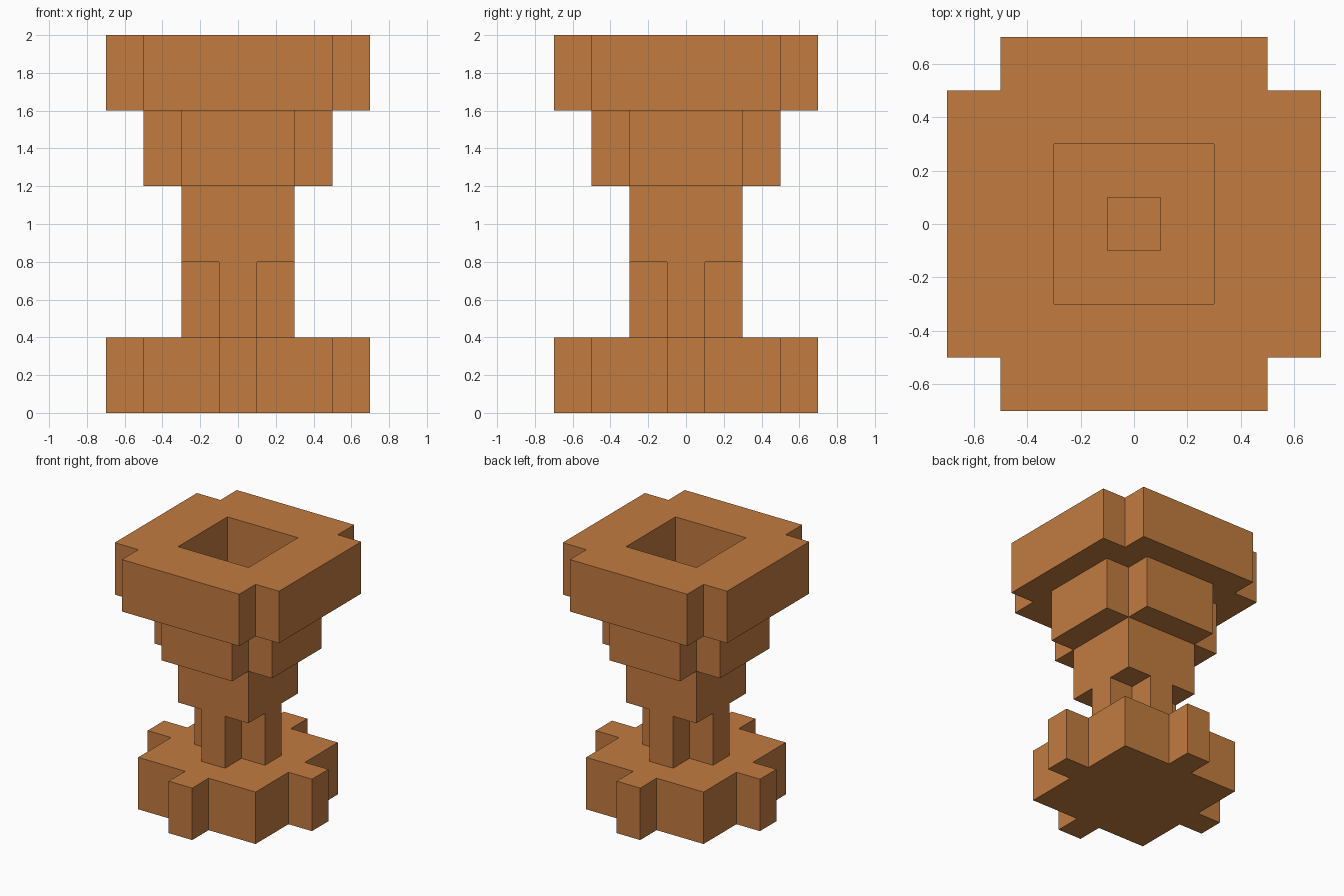
import bpy
import bmesh

cube = bpy.data.objects.get("Cube")
if cube:
    bpy.data.objects.remove(cube, do_unlink=True)

WOOD = (0.539, 0.198, 0.051, 1.0)
wood = bpy.data.materials.new("warm wood")
wood.use_nodes = True
wood.diffuse_color = WOOD
wood.node_tree.nodes["Principled BSDF"].inputs["Base Color"].default_value = WOOD

LAYER = 0.4


def around(quarter):
    """Repeat a quarter outline four times about the z axis."""
    points, turn = [], list(quarter)
    for _ in range(4):
        points += turn
        turn = [(-y, x) for x, y in turn]
    return points


def square(half):
    return around([(half, -half)])


def cross(reach, width):
    return around([(reach, -width), (reach, width), (width, width)])


def tabbed_square(half, reach, width):
    return around([(reach, -width), (reach, width), (half, width),
                   (half, half), (width, half)])


def prism(name, level, outline, hole=None):
    """Extrude an outline, with an optional hole, up by one layer."""
    bm = bmesh.new()
    for loop in (outline, hole or []):
        verts = [bm.verts.new((x, y, level * LAYER)) for x, y in loop]
        for i, v in enumerate(verts):
            bm.edges.new((verts[i - 1], v))
    if hole:
        bmesh.ops.triangle_fill(bm, edges=bm.edges[:], use_beauty=True)
    else:
        bm.faces.new(bm.verts[:])
    top = bmesh.ops.extrude_face_region(bm, geom=bm.faces[:], use_keep_orig=True)
    raised = [g for g in top["geom"] if isinstance(g, bmesh.types.BMVert)]
    bmesh.ops.translate(bm, verts=raised, vec=(0, 0, LAYER))
    bmesh.ops.recalc_face_normals(bm, faces=bm.faces[:])
    mesh = bpy.data.meshes.new(name)
    bm.to_mesh(mesh)
    bm.free()
    mesh.materials.append(wood)
    obj = bpy.data.objects.new(name, mesh)
    bpy.context.collection.objects.link(obj)
    return obj


# Foot and stem
prism("foot", 0, tabbed_square(0.5, 0.7, 0.1))
prism("stem", 1, cross(0.3, 0.1))
prism("stem_collar", 2, square(0.3))

# Stepped bowl, hollow from the top
prism("bowl_lower", 3, cross(0.5, 0.3), square(0.1))
prism("bowl_rim", 4, cross(0.7, 0.5), square(0.3))
